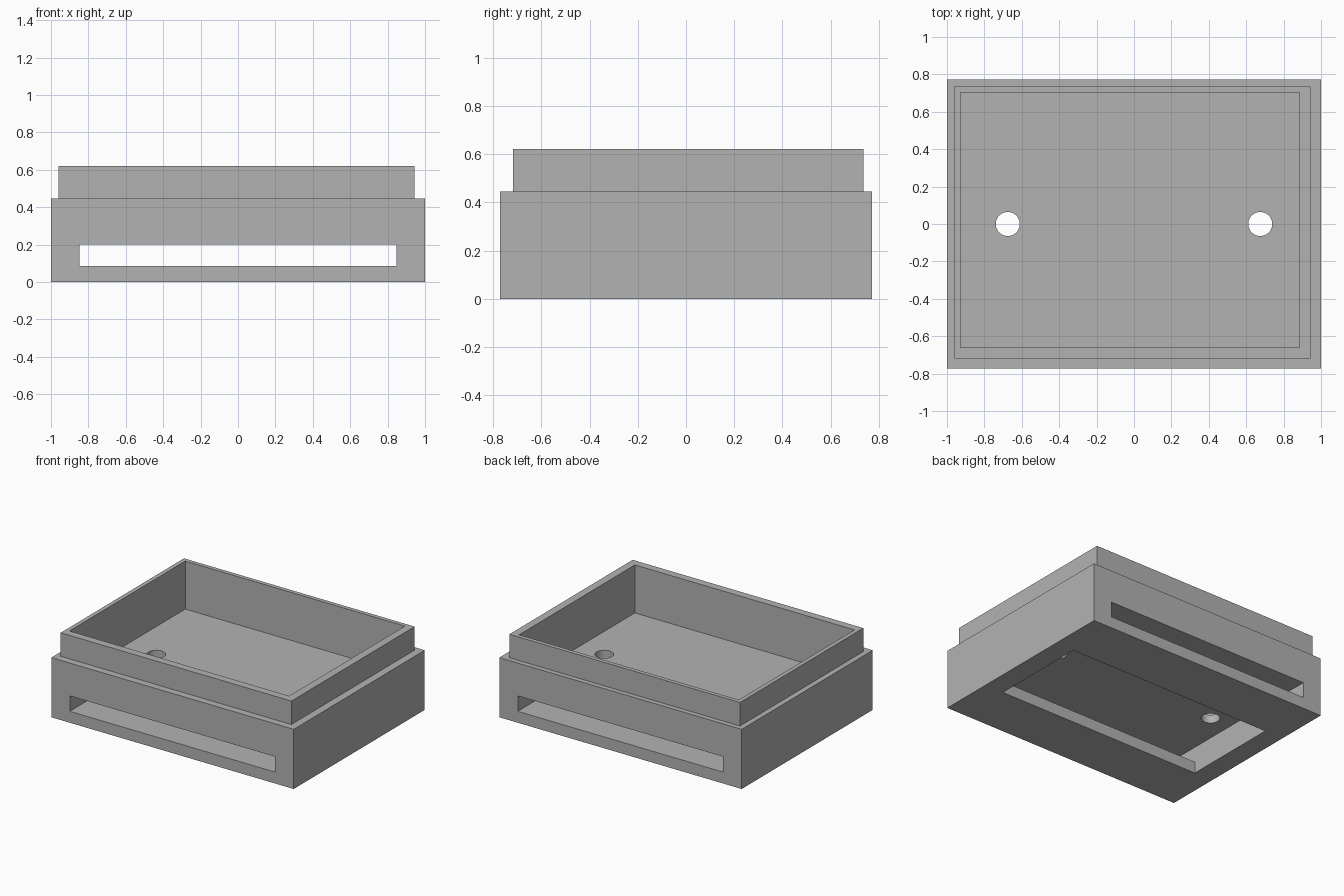
import bpy
import math

cube = bpy.data.objects.get("Cube")
if cube:
    bpy.data.objects.remove(cube, do_unlink=True)

grey = bpy.data.materials.new("mid grey")
grey.use_nodes = True
colour = (0.45, 0.45, 0.45, 1)
grey.diffuse_color = colour
grey.node_tree.nodes["Principled BSDF"].inputs["Base Color"].default_value = colour


def box(name, x, y, z):
    """Box spanning the given (min, max) pair on each axis."""
    spans = (x, y, z)
    bpy.ops.mesh.primitive_cube_add(size=1, location=[(a + b) / 2 for a, b in spans])
    ob = bpy.context.object
    ob.name = name
    ob.scale = [b - a for a, b in spans]
    bpy.ops.object.transform_apply(location=True, rotation=False, scale=True)
    ob.data.materials.append(grey)
    return ob


def combine(target, tool, operation):
    """Apply a boolean with the tool, then discard the tool."""
    tool.hide_render = True
    mod = target.modifiers.new(tool.name, "BOOLEAN")
    mod.operation, mod.solver, mod.object = operation, "EXACT", tool
    bpy.ops.object.select_all(action="DESELECT")
    bpy.context.view_layer.objects.active = target
    target.select_set(True)
    bpy.ops.object.modifier_apply(modifier=mod.name)
    bpy.data.objects.remove(tool, do_unlink=True)


# Lower block with the stepped rim on top
case = box("case", (-1, 1), (-0.772, 0.772), (0, 0.445))
combine(case, box("rim", (-0.96, 0.943), (-0.718, 0.735), (0.3, 0.62)), "UNION")

# Tray pocket, open at the top
combine(case, box("tray_pocket", (-0.928, 0.884), (-0.66, 0.704), (0.262, 0.8)), "DIFFERENCE")

# Wide slot running from front to back
combine(case, box("through_slot", (-0.847, 0.847), (-1, 1), (0.085, 0.2)), "DIFFERENCE")

# Opening in the underside, reaching the slot
combine(case, box("base_opening", (-0.847, 0.847), (-0.37, 0.37), (-0.1, 0.15)), "DIFFERENCE")

# Two round holes through the tray floor
for side in (-1, 1):
    bpy.ops.mesh.primitive_cylinder_add(vertices=48, radius=0.064, depth=0.16,
                                        location=(side * 0.675, 0, 0.23))
    drill = bpy.context.object
    drill.name = "floor_hole"
    drill.data.materials.append(grey)
    combine(case, drill, "DIFFERENCE")

bpy.ops.object.shade_smooth_by_angle(angle=math.radians(30))
